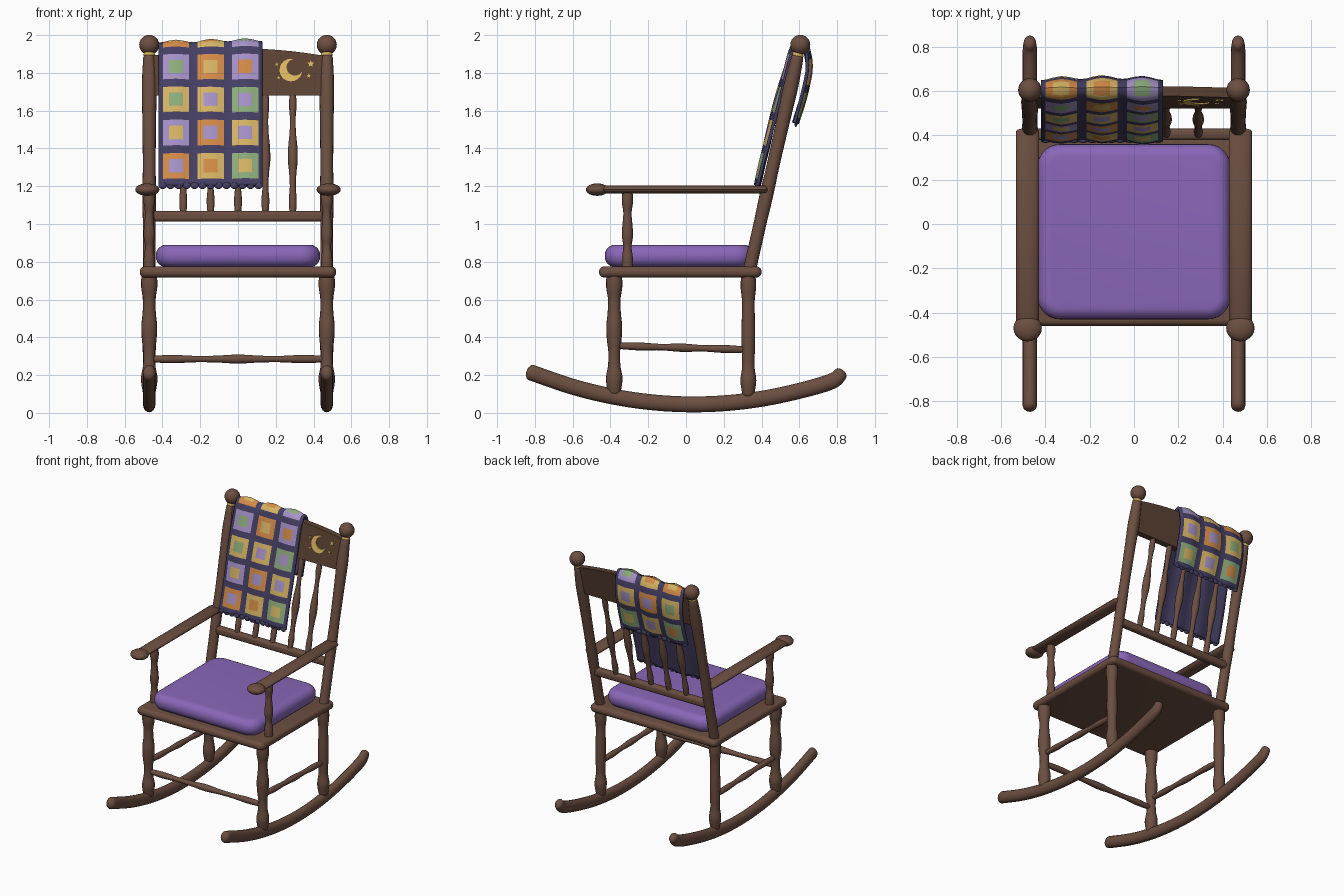
import bpy, bmesh, math
from mathutils import Vector

if "Cube" in bpy.data.objects:
    bpy.data.objects.remove(bpy.data.objects["Cube"])

def mat(name, c):
    m = bpy.data.materials.new(name)
    m.diffuse_color = (*c, 1)
    m.use_nodes = True
    m.node_tree.nodes["Principled BSDF"].inputs["Base Color"].default_value = m.diffuse_color
    return m

WOOD = mat("brown wood", (0.15, 0.077, 0.052))
DARK = mat("dark wood", (0.105, 0.055, 0.033))
PURPLE = mat("purple cushion", (0.25, 0.135, 0.48))
YELLOW = mat("yellow wool", (0.68, 0.46, 0.13))
ORANGE = mat("orange wool", (0.66, 0.26, 0.065))
GREEN = mat("green wool", (0.27, 0.42, 0.2))
LILAC = mat("lilac wool", (0.38, 0.29, 0.58))
INDIGO = mat("indigo wool", (0.06, 0.05, 0.125))
GOLD = mat("gold inlay", (0.72, 0.48, 0.12))

def finish(name, bm, *mats, angle=40):
    bmesh.ops.recalc_face_normals(bm, faces=bm.faces)
    me = bpy.data.meshes.new(name)
    bm.to_mesh(me)
    bm.free()
    ob = bpy.data.objects.new(name, me)
    bpy.context.collection.objects.link(ob)
    for m in mats:
        me.materials.append(m)
    bpy.ops.object.select_all(action='DESELECT')
    bpy.context.view_layer.objects.active = ob
    ob.select_set(True)
    bpy.ops.object.shade_smooth_by_angle(angle=math.radians(angle))
    return ob

def spline(pts, n=5):
    """Catmull-Rom through tuples of any length"""
    out = []
    for i in range(len(pts) - 1):
        a, b, c, d = (pts[max(0, min(len(pts) - 1, i + k))] for k in (-1, 0, 1, 2))
        for j in range(n):
            t = j / n
            out.append(tuple(0.5 * (2*q + (r-p)*t + (2*p-5*q+4*r-s)*t*t + (3*q-p-3*r+s)*t**3)
                             for p, q, r, s in zip(a, b, c, d)))
    return out + [tuple(pts[-1])]

def sweep(name, rows, m, flat=1.0, sides=16):
    """Round bar along rows of (x, y, z, radius) with domed ends; flat scales the sideways radius"""
    P = [Vector(r[:3]) for r in rows]
    T = [(P[min(i+1, len(P)-1)] - P[max(i-1, 0)]).normalized() for i in range(len(P))]
    rings = [(P[i], T[i], rows[i][3]) for i in range(len(P))]
    def dome(i, s):
        return [(P[i] + T[i]*s*rows[i][3]*0.6*math.sin(a), T[i], rows[i][3]*math.cos(a))
                for a in (0.5, 1.0, 1.4)]
    rings = dome(0, -1)[::-1] + rings + dome(-1, 1)
    bm = bmesh.new()
    loops = []
    for p, t, r in rings:
        side = Vector((1, 0, 0)) if abs(t.x) < 0.9 else Vector((0, 1, 0))
        side = (side - t*side.dot(t)).normalized()
        up = t.cross(side)
        loops.append([bm.verts.new(p + side*r*flat*math.cos(2*math.pi*k/sides)
                                   + up*r*math.sin(2*math.pi*k/sides)) for k in range(sides)])
    for a, b in zip(loops, loops[1:]):
        for k in range(sides):
            bm.faces.new((a[k], a[(k+1) % sides], b[(k+1) % sides], b[k]))
    bm.faces.new(loops[0])
    bm.faces.new(loops[-1])
    return finish(name, bm, m)

def turned(name, p0, p1, radii, m=WOOD):
    """Turned bar from p0 to p1, radii evenly spaced"""
    a, b = Vector(p0), Vector(p1)
    rows = [(*a.lerp(b, i/(len(radii)-1)), r) for i, r in enumerate(radii)]
    return sweep(name, spline(rows), m)

def ball(name, c, r, m, seg=24):
    bm = bmesh.new()
    bmesh.ops.create_uvsphere(bm, u_segments=seg, v_segments=seg//2, radius=1)
    for v in bm.verts:
        v.co = Vector(c) + Vector(x*y for x, y in zip(v.co, r))
    return finish(name, bm, m)

def round_box(name, lo, hi, corner, edge, m):
    bm = bmesh.new()
    bmesh.ops.create_cube(bm, size=1)
    for v in bm.verts:
        v.co = Vector(l + (h-l)*(c+0.5) for l, h, c in zip(lo, hi, v.co))
    up = [e for e in bm.edges if abs(e.verts[0].co.z - e.verts[1].co.z) > 1e-4]
    bmesh.ops.bevel(bm, geom=up, offset=corner, segments=7, profile=0.5, affect='EDGES')
    rim = [e for e in bm.edges if e.calc_face_angle(0) > 1]
    bmesh.ops.bevel(bm, geom=rim, offset=edge, segments=6, profile=0.5, affect='EDGES')
    return finish(name, bm, m)

def lean(z):
    """y of the leaning back at height z"""
    return 0.335 + 0.225*(z - 0.75)

def plate(name, pts, y0, y1, m):
    """Flat outline in x, z laid on the leaning back"""
    bm = bmesh.new()
    f, b = ([bm.verts.new((x, lean(z)+o, z)) for x, z in pts] for o in (y0, y1))
    bm.faces.new(f)
    bm.faces.new(b[::-1])
    for i in range(len(f)):
        j = (i+1) % len(f)
        bm.faces.new((f[i], b[i], b[j], f[j]))
    return finish(name, bm, m, angle=30)

# parts on both sides
for s, tag in ((-1, "left"), (1, "right")):
    x = 0.47*s
    path = [(x, y, 0.045 + 0.228*(y-0.04)**2, 0.042) for y in
            (-0.82, -0.6, -0.4, -0.2, 0, 0.2, 0.4, 0.6, 0.77)] + [(x, 0.82, 0.208, 0.036)]
    sweep(tag + "_rocker", spline(path), WOOD, flat=0.78)
    turned(tag + "_front_leg", (x, -0.38, 0.11), (x, -0.38, 0.74),
           [.034, .044, .033, .031, .039, .042, .035, .033, .043, .04])
    turned(tag + "_back_leg", (x, 0.33, 0.1), (x, 0.33, 0.74),
           [.032, .042, .033, .034, .036, .036, .034, .034, .041, .037])
    turned(tag + "_back_post", (x, lean(0.72), 0.72), (x, lean(1.88), 1.88),
           [.034, .034, .034, .036, .034, .035, .037, .039, .032])
    sweep(tag + "_post_ring", [(x, lean(z), z, 0.03) for z in (1.893, 1.901)], GOLD)
    ball(tag + "_finial", (x, 0.605, 1.948), (.053,)*3, WOOD)
    turned(tag + "_arm_support", (x, -0.31, 0.76), (x, -0.31, 1.18),
           [.03, .029, .022, .03, .026, .022, .03, .026])
    sweep(tag + "_arm", [(0.48*s, y, 1.183, 0.021) for y in (-0.45, 0, 0.42)], WOOD, flat=2.45)
    ball(tag + "_arm_knob", (0.48*s, -0.47, 1.182), (.064, .06, .033), WOOD)
    turned(tag + "_side_stretcher", (x, -0.36, 0.355), (x, 0.32, 0.335),
           [.016, .021, .017, .022, .017, .021, .016])

turned("front_stretcher", (-0.46, -0.38, 0.285), (0.46, -0.38, 0.285),
       [.017, .022, .017, .018, .024, .018, .017, .022, .017])

# seat and cushion
round_box("seat", (-.52, -.46, .717), (.52, .4, .775), .035, .027, WOOD)
round_box("cushion", (-.435, -.43, .772), (.435, .36, .89), .1, .055, PURPLE)

# back: rail, spindles, crest
round_box("back_rail", (-.46, .378, 1.012), (.46, .43, 1.07), .012, .02, WOOD)
for i in range(5):
    x = 0.145*(i-2)
    turned("spindle", (x, lean(1.05), 1.05), (x, lean(1.7), 1.7),
           [.016, .021, .016, .019, .026, .024, .017, .015, .02, .016])
top = [(0.46 - 0.0575*i) for i in range(17)]
plate("crest", [(-.46, 1.68), (.46, 1.68)] + [(x, 1.93 - 0.19*x*x) for x in top],
      -.022, .022, DARK)

# crescent moon and stars
arc = lambda cx, cz, r, a0, a1: [(cx + r*math.cos(a0+(a1-a0)*i/20),
                                  cz + r*math.sin(a0+(a1-a0)*i/20)) for i in range(21)]
d, R, r, aim = 0.026, 0.06, 0.044, math.radians(35)
k = (R*R - r*r + d*d) / (2*d)
a, b = math.acos(k/R), math.acos((k-d)/r)
moon = arc(.28, 1.815, R, aim+a, aim+2*math.pi-a)
moon += arc(.28+d*math.cos(aim), 1.815+d*math.sin(aim), r, aim+2*math.pi-b, aim+b)[1:-1]
plate("moon_inlay", moon, -.028, -.02, GOLD)
for x, z, q in ((.205, 1.845, .01), (.385, 1.848, .019), (.375, 1.785, .012), (.215, 1.775, .009)):
    star = [(x + q*(1, .45)[i % 2]*math.sin(i*math.pi/5), z + q*(1, .45)[i % 2]*math.cos(i*math.pi/5))
            for i in range(10)]
    plate("star_inlay", star, -.028, -.02, GOLD)

# blanket draped over the crest: path in y, z from front hem to back hem
drape = [Vector(p) for p in spline([(.368, 1.205), (.41, 1.38), (.462, 1.6), (.515, 1.79), (.555, 1.92),
                                    (.595, 1.972), (.638, 1.95), (.66, 1.83), (.635, 1.69), (.588, 1.53)], 8)]
dist = [0]
for p, q in zip(drape, drape[1:]):
    dist.append(dist[-1] + (q-p).length)

def on_drape(t):
    s = t*dist[-1]
    i = max(j for j in range(len(dist)-1) if dist[j] <= s + 1e-9)
    tan = (drape[i+1] - drape[i]).normalized()
    return drape[i] + tan*(s - dist[i]), Vector((-tan.y, tan.x))

W = 0.1833                                # one square with its border
steps = (-W/2, -.07, -.037, 0, .037, .07)
xs = [-.42 + W*(c+.5) + o for c in range(3) for o in steps] + [.13]
L = 1.31
ss = [0] + [.107 + W*j + o for j in range(7) for o in steps] + [.107 + W*6.5, L]
squares = ["OL YO GY", "LY OL YL", "YG YL GL", "LG OY LO", "OY YO LG", "YG OL YL", "GO YL GY"]
bm = bmesh.new()
grid = []
for sv in ss:
    p, n = on_drape(sv/L)
    row = []
    for x in xs:
        w = -0.008*math.cos(2*math.pi*(x+.42)/W) + 0.004*math.sin(9*sv + 8*x)
        row.append(bm.verts.new((x, p.x + n.x*w, p.y + n.y*w)))
    grid.append(row)
for j in range(len(ss)-1):
    for i in range(len(xs)-1):
        f = bm.faces.new((grid[j][i], grid[j][i+1], grid[j+1][i+1], grid[j+1][i]))
        u, (jr, v) = i % 6, divmod(j-1, 6)
        f.material_index = 4
        if j > 0 and jr < 7 and 1 <= u <= 4 and 1 <= v <= 4:
            pair = squares[jr].split()[i//6]
            f.material_index = "YOGL".index(pair[u in (2, 3) and v in (2, 3)])
if sum((f.normal_update() or f.normal.y) for f in bm.faces) > 0:
    bmesh.ops.reverse_faces(bm, faces=bm.faces)
blanket = finish("blanket", bm, YELLOW, ORANGE, GREEN, LILAC, INDIGO, angle=60)
if blanket.data.polygons[8].normal.y > 0:   # keep the coloured side outward
    blanket.data.flip_normals()
sol = blanket.modifiers.new("thickness", 'SOLIDIFY')
sol.thickness = 0.016
sol.offset = -1
sol.material_offset = sol.material_offset_rim = 9

# scalloped hems
for y, z in ((.374, 1.203), (.582, 1.532)):
    for i in range(13):
        ball("scallop", (-.399 + .0423*i, y, z), (.022, .008, .018), INDIGO, 12)
